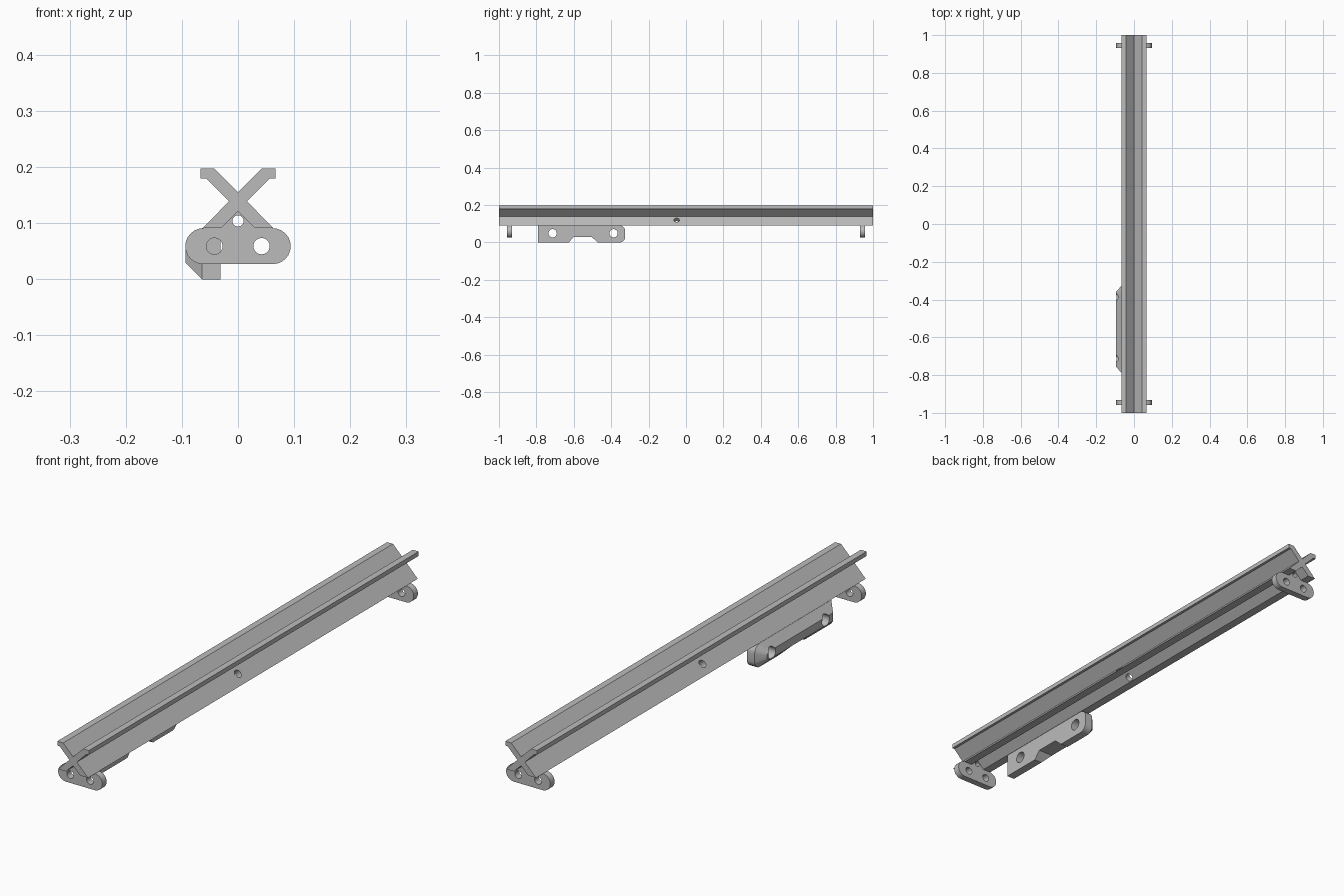
import bpy, bmesh
from math import cos, sin, radians
from mathutils import Vector

cube = bpy.data.objects.get("Cube")
if cube:
    bpy.data.objects.remove(cube)

COLOUR = (0.5, 0.5, 0.5, 1)
grey = bpy.data.materials.new("plain grey")
grey.use_nodes = True
grey.diffuse_color = COLOUR
grey.node_tree.nodes["Principled BSDF"].inputs["Base Color"].default_value = COLOUR


def loft(name, rings):
    """Solid through a list of matching rings of 3D points."""
    bm = bmesh.new()
    loops = [[bm.verts.new(p) for p in ring] for ring in rings]
    bm.faces.new(loops[0])
    bm.faces.new(loops[-1])
    n = len(loops[0])
    for a, b in zip(loops, loops[1:]):
        for i in range(n):
            j = (i + 1) % n
            bm.faces.new((a[i], a[j], b[j], b[i]))
    bmesh.ops.recalc_face_normals(bm, faces=bm.faces)
    mesh = bpy.data.meshes.new(name)
    bm.to_mesh(mesh)
    bm.free()
    mesh.materials.append(grey)
    ob = bpy.data.objects.new(name, mesh)
    bpy.context.collection.objects.link(ob)
    return ob


def along_y(name, pts, y0, y1):
    return loft(name, [[(x, y, z) for x, z in pts] for y in (y0, y1)])


def arc(cx, cz, r, start, end, steps=12):
    angles = [radians(start + (end - start) * i / steps) for i in range(steps + 1)]
    return [(cx + r * cos(a), cz + r * sin(a)) for a in angles]


def drill(centre, direction, radius, length):
    """Round cutter centred on a point."""
    d = Vector(direction).normalized()
    turn = d.to_track_quat('Z', 'Y')
    circle = arc(0, 0, radius, 0, 348.75, 31)
    return loft("hole_cutter", [[Vector(centre) + turn @ Vector((u, v, h)) for u, v in circle]
                                for h in (-length / 2, length / 2)])


def finish(ob, cutters):
    """Cut the holes, then smooth only the rounded surfaces."""
    bpy.ops.object.select_all(action='DESELECT')
    bpy.context.view_layer.objects.active = ob
    ob.select_set(True)
    for c in cutters:
        c.hide_render = True
        mod = ob.modifiers.new("cut", 'BOOLEAN')
        mod.operation = 'DIFFERENCE'
        mod.solver = 'EXACT'
        mod.object = c
        bpy.ops.object.modifier_apply(modifier=mod.name)
        bpy.data.objects.remove(c)
    bpy.ops.object.shade_smooth_by_angle(angle=radians(25))


# X-shaped beam with lipped upper arms and flat-cut feet
half = [(0, .155), (.042, .197), (.067, .197), (.067, .18), (.057, .18),
        (.016, .139), (.063, .091), (.030, .091), (0, .121)]
beam = along_y("cross_beam", half + [(-x, z) for x, z in half[-2:0:-1]], -1, 1)
finish(beam, [drill((s * .027, -.05, .112), (s, 0, 1), .015, .06) for s in (-1, 1)])

# Rounded end plates with a small peak fitting between the feet
plate = (arc(.062, .059, .032, -90, 90) + [(.030, .091), (0, .121), (-.030, .091)]
         + arc(-.062, .059, .032, 90, 270))
for name, y in (("front_end_plate", -.944), ("back_end_plate", .944)):
    ob = along_y(name, plate, y - .013, y + .013)
    finish(ob, [drill((x, y, z), (0, 1, 0), r, .1)
                for x, z, r in ((-.042, .059, .0145), (.042, .059, .0145), (0, .104, .01))])

# Side grip: flat inner face, chamfered outer face, notch and two holes
MID_Y, MID_Z = -.557, .0455
outline = ([(-.79, .091), (-.79, 0)] + arc(-.355, .03, .03, -90, 0, 6)
           + arc(-.355, .061, .03, 0, 90, 6))
inner = [(-.031, y, z) for y, z in outline]
middle = [(-.064, y, z) for y, z in outline]
outer = [(-.094, MID_Y + (y - MID_Y) * .86, MID_Z + (z - MID_Z) * .35) for y, z in outline]
grip = loft("side_grip", [inner, middle, outer])
notch = [(-.632, -.006), (-.60, .03), (-.505, .03), (-.465, -.006)]
notch_cutter = loft("notch_cutter", [[(x, y, z) for y, z in notch] for x in (-.12, 0)])
finish(grip, [notch_cutter] + [drill((-.06, y, .049), (1, 0, 0), .022, .2) for y in (-.713, -.387)])
